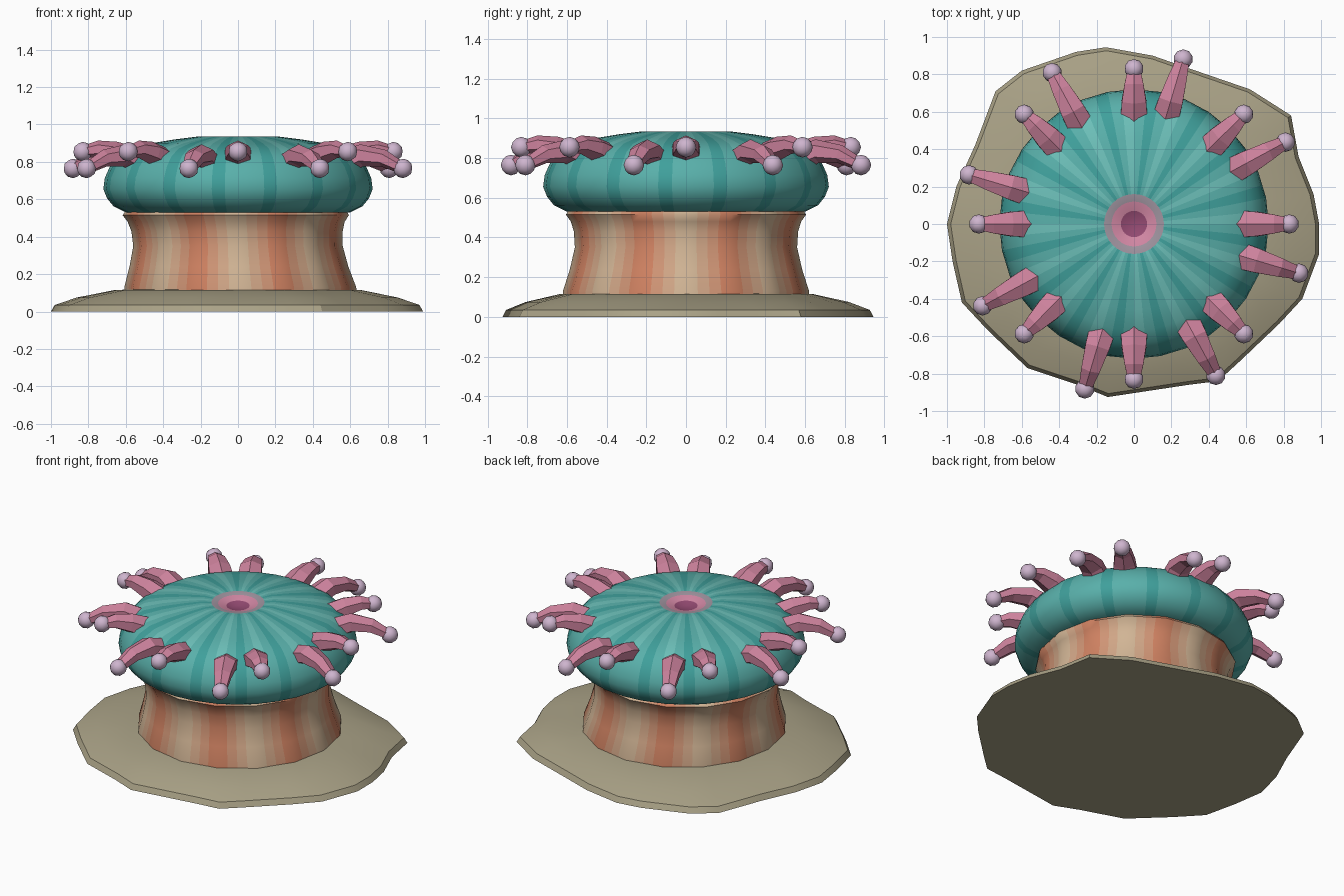
import bpy, bmesh
from math import cos, sin, pi, radians
from mathutils import Vector

if "Cube" in bpy.data.objects:
    bpy.data.objects.remove(bpy.data.objects["Cube"])


def material(name, rgb):
    m = bpy.data.materials.new(name)
    m.diffuse_color = (*rgb, 1)
    m.use_nodes = True
    m.node_tree.nodes["Principled BSDF"].inputs["Base Color"].default_value = m.diffuse_color
    return m


def mix(a, b, t):
    return tuple(p + (q - p) * t for p, q in zip(a, b))


def finish(name, bm, mats, angle=None):
    bmesh.ops.recalc_face_normals(bm, faces=bm.faces)
    me = bpy.data.meshes.new(name)
    bm.to_mesh(me)
    bm.free()
    for m in mats:
        me.materials.append(m)
    ob = bpy.data.objects.new(name, me)
    bpy.context.collection.objects.link(ob)
    if angle is not None:
        bpy.ops.object.select_all(action='DESELECT')
        bpy.context.view_layer.objects.active = ob
        ob.select_set(True)
        bpy.ops.object.shade_smooth_by_angle(angle=radians(angle))
    return ob


def skin(bm, rings, pick=lambda row, col: 0):
    """Bridge equal-length rings of points and cap both ends."""
    vs = [[bm.verts.new(p) for p in ring] for ring in rings]
    n = len(vs[0])
    for r in range(len(vs) - 1):
        for c in range(n):
            d = (c + 1) % n
            f = bm.faces.new((vs[r][c], vs[r][d], vs[r + 1][d], vs[r + 1][c]))
            f.material_index = pick(r, c)
    bm.faces.new(vs[0]).material_index = pick(0, 0)
    bm.faces.new(vs[-1]).material_index = pick(len(vs) - 2, 0)


def polygon_ring(sides, strips, r, z, dx=0):
    """Regular polygon whose sides are cut into strips for colour banding."""
    pts = []
    for i in range(sides):
        a, b = (Vector((r * cos(k * 2 * pi / sides) + dx, r * sin(k * 2 * pi / sides), z)) for k in (i, i + 1))
        pts += [a.lerp(b, s / strips) for s in range(strips)]
    return pts


# rock: irregular outline, flat underneath, sloping up to the column
outline = [(.99, -.16), (.99, 0), (.96, .16), (.88, .36), (.84, .58), (.62, .72), (.3, .83), (.1, .9),
           (-.15, .945), (-.31, .92), (-.6, .82), (-.74, .71), (-.85, .42), (-.95, .2), (-1, 0), (-.97, -.2),
           (-.92, -.42), (-.78, -.57), (-.57, -.77), (-.3, -.86), (-.14, -.925), (.29, -.86), (.45, -.84),
           (.57, -.73), (.78, -.53), (.9, -.4)]
bm = bmesh.new()
rings = []
for s, z, even in ((1, 0, 0), (.98, .035, 0), (.87, .075, .2), (.68, .115, .6), (.4, .125, 1)):
    ring = []
    for x, y in outline:
        p = Vector((x, y, 0))
        r = p.length + (.95 - p.length) * even
        p = p.normalized() * r * s
        ring.append((p.x, p.y, z))
    rings.append(ring)
skin(bm, rings)
finish("rock", bm, [material("rock_olive", (.40, .36, .24))], 30)

# column: sixteen-sided waisted stalk with eight soft stripes
TAN, RUST = (.64, .46, .30), (.62, .22, .12)
col_mats = [material(f"column_{i}", mix(TAN, RUST, i / 3)) for i in range(4)]
bm = bmesh.new()
profile = [(.62, .08, .015), (.62, .13, .012), (.585, .24, .005), (.56, .35, 0),
           (.565, .43, -.005), (.58, .48, -.01), (.605, .515, -.012), (.59, .54, -.01)]
skin(bm, [polygon_ring(16, 4, r, z, dx) for r, z, dx in profile],
     lambda row, c: min(c % 8, 7 - c % 8))
finish("column", bm, col_mats, 60)

# oral disc: rounded teal cushion, radial bands, pink sunken mouth
TEAL_D, TEAL_L, PINK, WINE = (.05, .35, .33), (.15, .52, .48), (.66, .25, .38), (.30, .07, .17)
disc_mats = [material("disc_dark", TEAL_D), material("disc_mid", mix(TEAL_D, TEAL_L, .5)),
             material("disc_light", TEAL_L), material("mouth_edge", mix(PINK, TEAL_D, .5)),
             material("mouth_pink", PINK), material("mouth_core", WINE)]
profile = [(.45, .53), (.6, .53), (.665, .562), (.7, .605), (.72, .655), (.712, .715), (.685, .775),
           (.64, .83), (.57, .872), (.46, .9), (.34, .92), (.22, .935), (.16, .932), (.12, .925),
           (.07, .91), (.03, .897)]


def disc_colour(row, c):
    r = profile[row][0]
    if row > 8 and r < .2:
        return 3 if r > .14 else 4 if r > .1 else 5
    return (2, 1, 0, 1)[c % 4] if row > 6 else (1, 1, 0, 1)[c % 4]


bm = bmesh.new()
skin(bm, [polygon_ring(32, 2, r, z) for r, z in profile], disc_colour)
finish("oral_disc", bm, disc_mats, 60)

# tentacles: two alternating rings of eight curved, tapering arms with bead tips
arm_mat = material("tentacle_rose", (.60, .22, .33))
tip_mat = material("tip_lilac", (.62, .46, .62))
short_arm = [(.57, .815), (.66, .85), (.75, .868), (.83, .855)]
long_arm = [(.58, .79), (.69, .835), (.81, .82), (.92, .765)]
widths = (.083, .075, .058, .038)


def tentacle(label, path, angle):
    out, side = Vector((cos(angle), sin(angle), 0)), Vector((-sin(angle), cos(angle), 0))
    pts = [out * r + Vector((0, 0, z)) for r, z in path]
    rings = []
    for i, p in enumerate(pts):
        t = (pts[min(i + 1, 3)] - pts[max(i - 1, 0)]).normalized()
        up = t.cross(side)
        up = up if up.z > 0 else -up
        rings.append([p + widths[i] * (up * cos(k * pi / 3) * .8 + side * sin(k * pi / 3)) for k in range(6)])
    bm = bmesh.new()
    skin(bm, rings)
    finish("tentacle_" + label, bm, [arm_mat])
    bm = bmesh.new()
    bmesh.ops.create_icosphere(bm, subdivisions=2, radius=.052)
    bmesh.ops.translate(bm, verts=bm.verts, vec=pts[-1])
    finish("tentacle_tip_" + label, bm, [tip_mat], 40)


for k in range(8):
    tentacle(f"short_{k}", short_arm, k * pi / 4)
    tentacle(f"long_{k}", long_arm, k * pi / 4 + radians(28.4))
